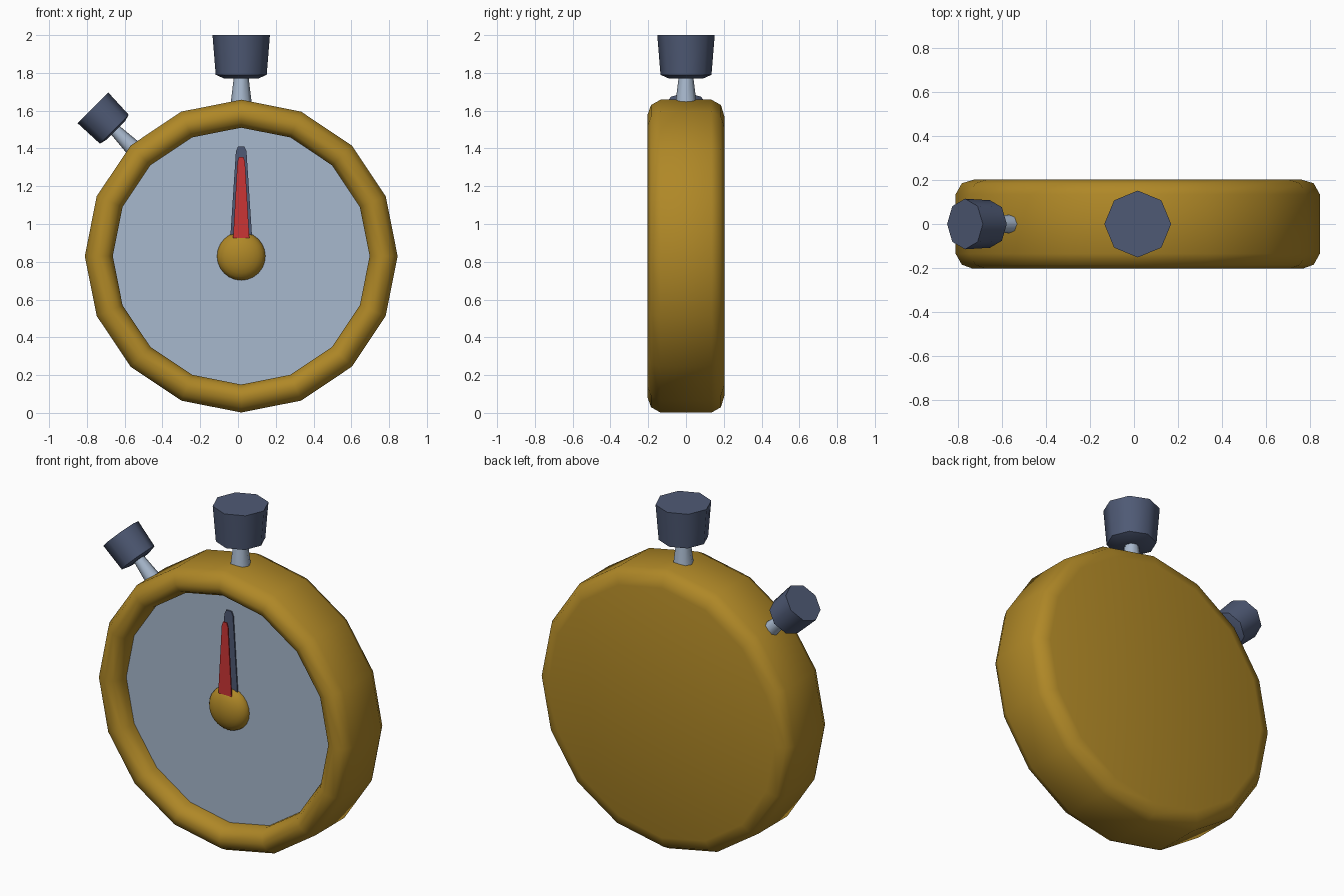
import bpy, bmesh, math
from mathutils import Matrix, Vector

if "Cube" in bpy.data.objects:
    bpy.data.objects.remove(bpy.data.objects["Cube"])

CX, CZ = 0.017, 0.83          # centre of the round case
FACE_Y = -0.10                # dial depth


def material(name, rgb):
    m = bpy.data.materials.new(name)
    m.diffuse_color = (*rgb, 1)
    m.use_nodes = True
    m.node_tree.nodes["Principled BSDF"].inputs["Base Color"].default_value = m.diffuse_color
    return m


GOLD = material("gold", (0.43, 0.245, 0.02))
PALE = material("pale_blue", (0.39, 0.48, 0.61))
NAVY = material("slate_blue", (0.078, 0.102, 0.178))
RED = material("red", (0.60, 0.035, 0.035))


def finish(name, bm, mat, matrix, angle=None):
    bmesh.ops.remove_doubles(bm, verts=bm.verts, dist=1e-5)
    bmesh.ops.recalc_face_normals(bm, faces=bm.faces)
    me = bpy.data.meshes.new(name)
    bm.to_mesh(me)
    bm.free()
    me.transform(matrix)
    me.materials.append(mat)
    ob = bpy.data.objects.new(name, me)
    bpy.context.collection.objects.link(ob)
    if angle:
        bpy.ops.object.select_all(action='DESELECT')
        ob.select_set(True)
        bpy.context.view_layer.objects.active = ob
        bpy.ops.object.shade_smooth_by_angle(angle=math.radians(angle))
    return ob


def lathe(name, profile, sides, mat, matrix, angle=None):
    """Turn (radius, height) points around local z; first vertex on local x."""
    bm = bmesh.new()
    rings = []
    for r, h in profile:
        rings.append([bm.verts.new((r * math.cos(2 * math.pi * i / sides),
                                    r * math.sin(2 * math.pi * i / sides), h))
                      for i in range(sides)])
    for a, b in zip(rings, rings[1:]):
        for i in range(sides):
            j = (i + 1) % sides
            bm.faces.new((a[i], a[j], b[j], b[i]))
    bm.faces.new(rings[0])
    bm.faces.new(rings[-1])
    return finish(name, bm, mat, matrix, angle)


# local z -> front (-y)
front = Matrix.Translation((CX, 0, CZ)) @ Matrix.Rotation(math.pi / 2, 4, 'X')

# case with rounded rim and recessed front
lathe("case", [(0.74, -0.203), (0.80, -0.185), (0.828, -0.135), (0.828, 0.135),
               (0.80, 0.185), (0.75, 0.203), (0.705, 0.185), (0.68, 0.14),
               (0.68, 0.09)], 16, GOLD, front, 70)

# dial plate
lathe("dial", [(0.68, 0.092), (0.68, -FACE_Y)], 16, PALE, front)

# domed hub
bm = bmesh.new()
bmesh.ops.create_uvsphere(bm, u_segments=24, v_segments=12, radius=0.128)
finish("hub", bm, GOLD, front @ Matrix.Translation((0, 0, -FACE_Y))
       @ Matrix.Diagonal((1, 1, 0.55, 1)), 60)


# tapered hands
def hand(name, y, z0, z1, w0, w1, mat):
    bm = bmesh.new()
    pts = [(-w0, z0), (w0, z0), (w1, z1 - 0.025), (w1 * 0.6, z1),
           (-w1 * 0.6, z1), (-w1, z1 - 0.025)]
    f = bm.faces.new([bm.verts.new((x, y, z)) for x, z in pts])
    ext = bmesh.ops.extrude_face_region(bm, geom=[f])
    for v in ext["geom"]:
        if isinstance(v, bmesh.types.BMVert):
            v.co.y += 0.008
    finish(name, bm, mat, Matrix.Translation((CX, 0, 0)))


hand("dark_hand", -0.112, 0.94, 1.41, 0.057, 0.028, NAVY)
hand("red_hand", -0.148, 0.925, 1.355, 0.043, 0.02, RED)


# crown and side button: stem plus tapered octagonal cap, pointing outwards
def button(name, tilt, stem, cap):
    m = Matrix.Translation((CX, 0, CZ)) @ Matrix.Rotation(tilt, 4, 'Y')
    lathe(name + "_stem", stem, 8, PALE, m, 50)
    lathe(name + "_cap", cap, 8, NAVY, m, 50)


button("crown", 0, [(0.057, 0.80), (0.038, 0.955)],
       [(0.09, 0.94), (0.135, 0.96), (0.152, 1.17)])
button("side_button", -math.pi / 4, [(0.046, 0.79), (0.031, 0.95)],
       [(0.07, 0.94), (0.108, 0.95), (0.115, 1.111)])
